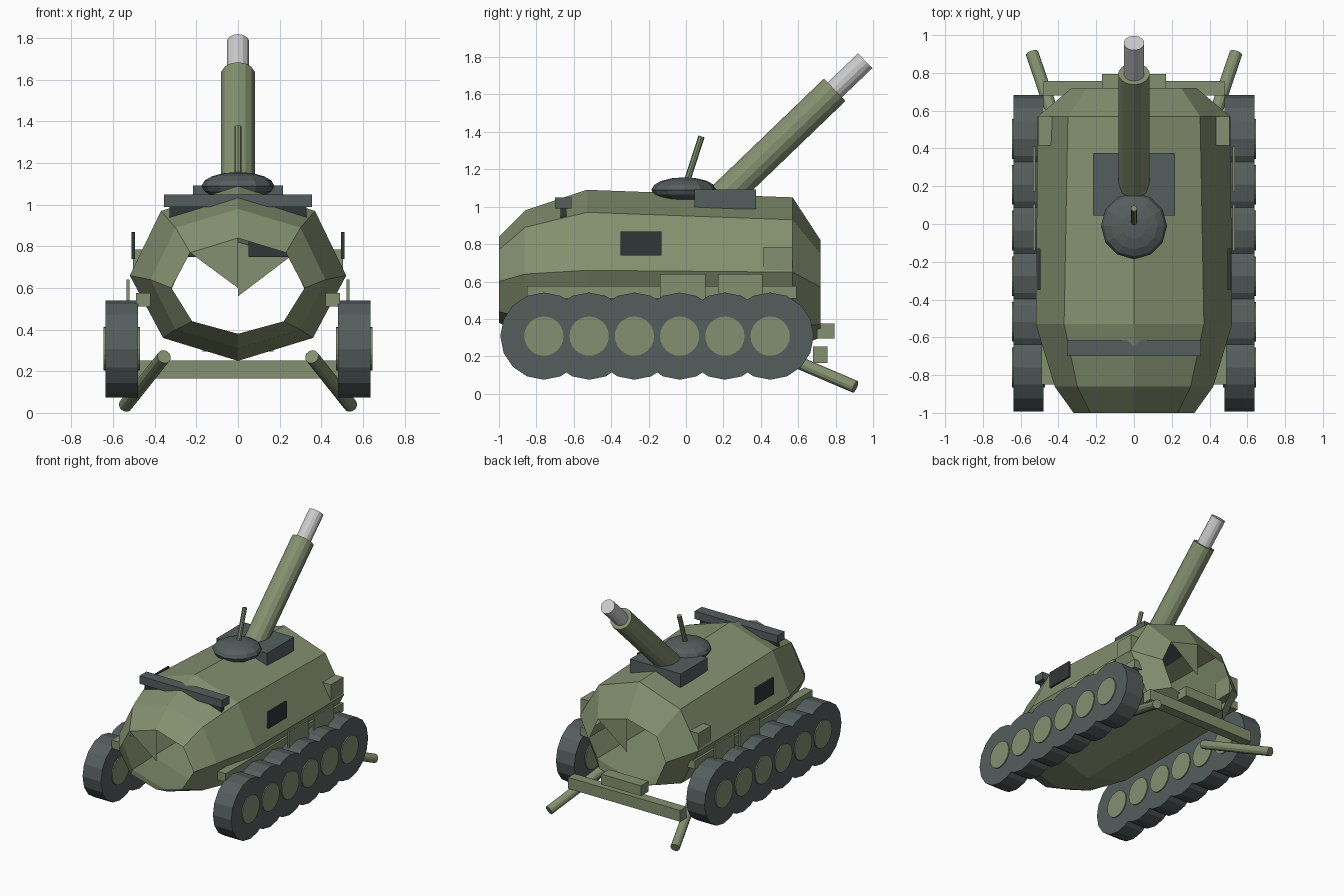
import bpy, bmesh, math
from mathutils import Vector

if "Cube" in bpy.data.objects:
    bpy.data.objects.remove(bpy.data.objects["Cube"], do_unlink=True)


def material(name, r, g, b):
    m = bpy.data.materials.new(name)
    m.use_nodes = True
    m.diffuse_color = (r, g, b, 1)
    bsdf = m.node_tree.nodes["Principled BSDF"]
    bsdf.inputs["Base Color"].default_value = (r, g, b, 1)
    return m


GREEN = material("olive green", 0.23, 0.28, 0.16)
GREY = material("dark grey", 0.09, 0.11, 0.11)
BLACK = material("window black", 0.03, 0.038, 0.038)
STEEL = material("light steel", 0.6, 0.6, 0.6)


def add(name, bm, mat):
    mesh = bpy.data.meshes.new(name)
    bm.to_mesh(mesh)
    bm.free()
    mesh.materials.append(mat)
    obj = bpy.data.objects.new(name, mesh)
    bpy.context.collection.objects.link(obj)
    return obj


def box(name, xs, ys, zs, mat):
    """Box from its extents on each axis."""
    bm = bmesh.new()
    bmesh.ops.create_cube(bm, size=1)
    for v in bm.verts:
        v.co = [(a + b) / 2 + c * (b - a) for c, (a, b) in zip(v.co, (xs, ys, zs))]
    return add(name, bm, mat)


def rod(name, start, end, radius, sides, mat):
    """Capped cylinder between two points."""
    a, b = Vector(start), Vector(end)
    bm = bmesh.new()
    bmesh.ops.create_cone(bm, cap_ends=True, segments=sides, radius1=radius,
                          radius2=radius, depth=(b - a).length)
    turn = (b - a).to_track_quat("Z", "Y")
    for v in bm.verts:
        v.co = turn @ v.co + (a + b) / 2
    return add(name, bm, mat)


def mirrored_box(name, xs, ys, zs, mat):
    box("left_" + name, xs, ys, zs, mat)
    box("right_" + name, (-xs[1], -xs[0]), ys, zs, mat)


# Hull: eight-sided tube; y, top, shoulder x/z, middle x/z, lower x/z, bottom
SECTIONS = [
    (-1.0, 0.84, 0.23, 0.77, 0.32, 0.60, 0.22, 0.44, 0.38),
    (-0.86, 0.98, 0.30, 0.89, 0.42, 0.64, 0.30, 0.40, 0.31),
    (-0.53, 1.09, 0.37, 0.97, 0.52, 0.66, 0.36, 0.36, 0.25),
    (0.57, 1.05, 0.35, 0.93, 0.51, 0.65, 0.36, 0.36, 0.25),
    (0.72, 0.82, 0.25, 0.75, 0.33, 0.57, 0.24, 0.37, 0.30),
]
bm = bmesh.new()
rings = []
for y, top, sx, sz, mx, mz, lx, lz, bottom in SECTIONS:
    side = [(sx, sz), (mx, mz), (lx, lz)]
    outline = [(0, top)] + side + [(0, bottom)] + [(-x, z) for x, z in reversed(side)]
    rings.append([bm.verts.new((x, y, z)) for x, z in outline])
for r0, r1 in zip(rings, rings[1:]):
    for i in range(8):
        j = (i + 1) % 8
        bm.faces.new((r0[j], r0[i], r1[i], r1[j]))
# Single triangular flap in each open end
front_tip = bm.verts.new((0, -1.0, 0.60))
bm.faces.new((rings[0][0], rings[0][7], front_tip))
back_tip = bm.verts.new((0, 0.72, 0.56))
bm.faces.new((rings[-1][1], rings[-1][0], back_tip))
bmesh.ops.recalc_face_normals(bm, faces=bm.faces)
add("hull", bm, GREEN)

# Running gear: six overlapping wheels with hubs on each side
for side, s in (("left", 1), ("right", -1)):
    for i in range(6):
        y = -0.76 + i * 0.242
        rod(f"{side}_wheel_{i + 1}", (s * 0.48, y, 0.308), (s * 0.637, y, 0.308),
            0.233, 16, GREY)
        rod(f"{side}_hub_{i + 1}", (s * 0.472, y, 0.308), (s * 0.645, y, 0.308),
            0.105, 24, GREEN)
    # Rear stabiliser leg
    rod(f"{side}_stabiliser", (s * 0.355, 0.36, 0.27), (s * 0.54, 0.905, 0.037),
        0.034, 12, GREEN)

# Side fittings
mirrored_box("fender", (0.42, 0.49), (-0.85, 0.59), (0.51, 0.575), GREEN)
mirrored_box("front_skirt", (0.522, 0.535), (-0.14, 0.105), (0.50, 0.64), GREEN)
mirrored_box("rear_skirt", (0.522, 0.535), (0.17, 0.41), (0.50, 0.64), GREEN)
mirrored_box("stowage_box", (0.43, 0.505), (0.415, 0.57), (0.64, 0.785), GREEN)
mirrored_box("side_window", (0.495, 0.511), (-0.35, -0.13), (0.74, 0.868), BLACK)
mirrored_box("inner_panel", (0.05, 0.26), (-0.25, -0.235), (0.75, 0.87), BLACK)

# Front visor bar and its support
box("visor_bar", (-0.355, 0.355), (-0.7, -0.613), (0.99, 1.05), GREY)
box("visor_support", (-0.33, 0.33), (-0.672, -0.64), (0.92, 0.995), BLACK)

# Rear beam and step
box("rear_beam", (-0.48, 0.48), (0.68, 0.757), (0.165, 0.252), GREEN)
box("rear_step", (-0.17, 0.17), (0.70, 0.795), (0.295, 0.375), GREEN)

# Gun mount, dome and antenna
box("gun_mount", (-0.217, 0.217), (0.045, 0.375), (0.988, 1.093), GREY)
bm = bmesh.new()
bmesh.ops.create_uvsphere(bm, u_segments=12, v_segments=8, radius=1)
for v in bm.verts:
    v.co = (v.co.x * 0.175, v.co.y * 0.175 - 0.01, v.co.z * 0.067 + 1.09)
add("turret_dome", bm, GREY)
rod("antenna", (0, 0.0, 1.12), (0, 0.083, 1.376), 0.017, 8, GREEN)

# Gun
rod("gun_barrel", (0, 0.2, 1.053), (0, 0.795, 1.625), 0.083, 14, GREEN)
rod("gun_muzzle", (0, 0.72, 1.553), (0, 0.958, 1.78), 0.055, 14, STEEL)
